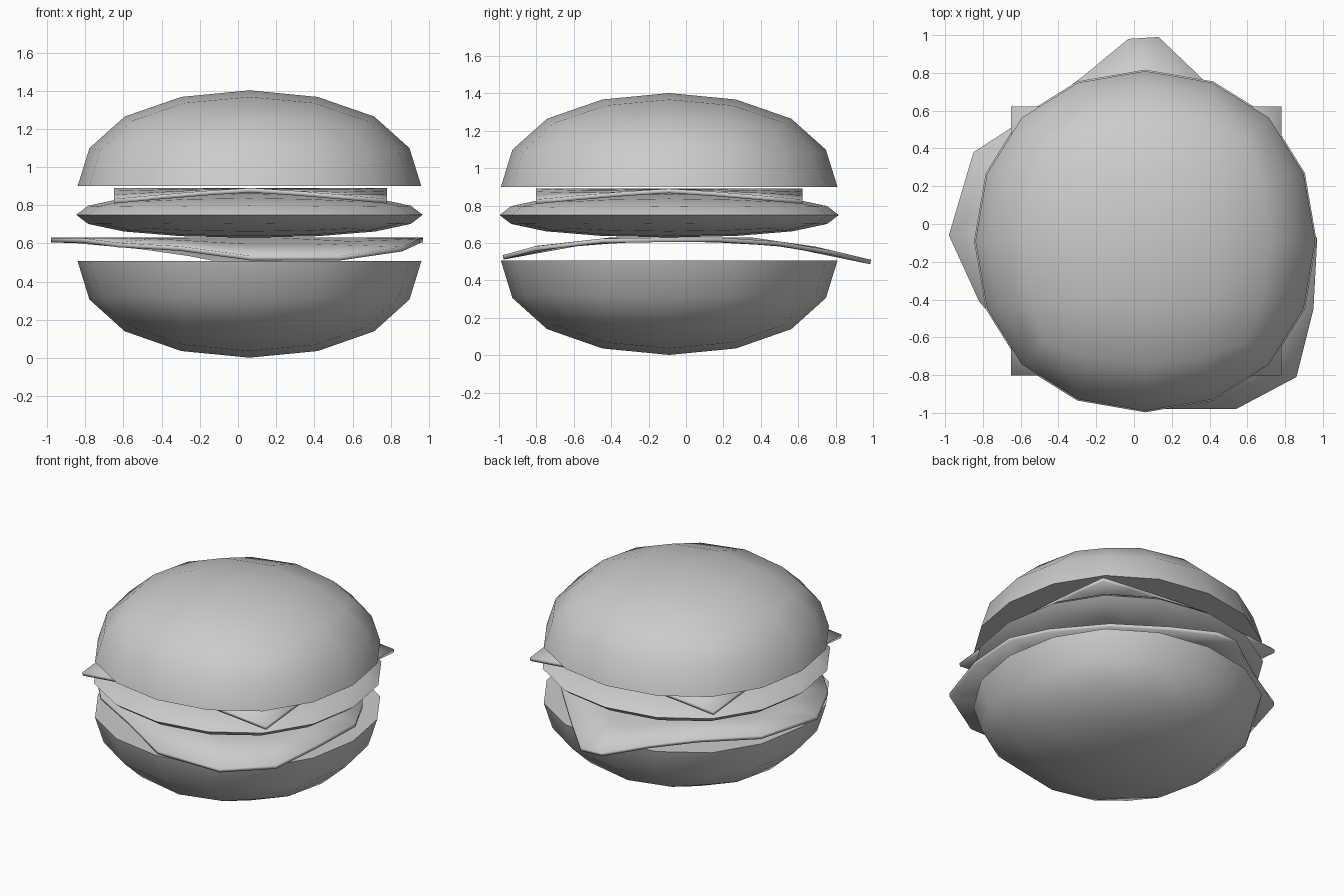
import bpy, bmesh, math
from mathutils import Vector

if "Cube" in bpy.data.objects:
    bpy.data.objects.remove(bpy.data.objects["Cube"])

CX, CY = 0.06, -0.09


def add_object(name, bm, angle=50):
    me = bpy.data.meshes.new(name)
    bm.to_mesh(me)
    bm.free()
    me.shade_smooth()
    me.set_sharp_from_angle(angle=math.radians(angle))
    ob = bpy.data.objects.new(name, me)
    bpy.context.scene.collection.objects.link(ob)
    return ob


def round_cube():
    """Subdivided cube, normalised to unit half-size."""
    me = bpy.data.meshes.new("round_cube")
    bm = bmesh.new()
    bmesh.ops.create_cube(bm, size=2)
    bm.to_mesh(me)
    bm.free()
    ob = bpy.data.objects.new("round_cube", me)
    bpy.context.scene.collection.objects.link(ob)
    sub = ob.modifiers.new("sub", 'SUBSURF')
    sub.levels = sub.render_levels = 2
    dg = bpy.context.evaluated_depsgraph_get()
    bm = bmesh.new()
    bm.from_mesh(ob.evaluated_get(dg).to_mesh())
    bpy.data.objects.remove(ob)
    top = max(v.co.z for v in bm.verts)
    for v in bm.verts:
        v.co /= top
    return bm


def blob(name, radius, height, z, half=0, flip=False):
    """Squashed round cube; half = 1 keeps the top, -1 the bottom (capped)."""
    bm = round_cube()
    if half:
        bmesh.ops.delete(bm, geom=[v for v in bm.verts if v.co.z * half < -1e-3],
                         context='VERTS')
        bmesh.ops.holes_fill(bm, edges=[e for e in bm.edges if e.is_boundary], sides=0)
    for v in bm.verts:
        v.co = Vector((CX + v.co.x * radius, CY + v.co.y * radius, z + v.co.z * height))
    bmesh.ops.recalc_face_normals(bm, faces=bm.faces)
    if flip:
        bmesh.ops.reverse_faces(bm, faces=bm.faces)
    return add_object(name, bm)


def thicken(ob, thickness):
    mod = ob.modifiers.new("thickness", 'SOLIDIFY')
    mod.thickness = thickness
    mod.offset = -1


# buns and patty, each with an inward-facing outline shell
blob("top_bun", 0.873, 0.455, 0.918, 1)
blob("top_bun_outline", 0.90, 0.502, 0.90, 1, True)
blob("bottom_bun", 0.873, 0.455, 0.490, -1)
blob("bottom_bun_outline", 0.90, 0.505, 0.507, -1, True)
blob("patty", 0.877, 0.092, 0.75)
blob("patty_outline", 0.907, 0.12, 0.75, 0, True)

# cheese slice with drooping corners
bm = bmesh.new()
bmesh.ops.create_grid(bm, x_segments=6, y_segments=6, size=1)
for v in bm.verts:
    u, w = v.co.x, v.co.y
    v.co = Vector((0.065 + 0.715 * u, CY + 0.713 * w, 0.891 - 0.058 * abs(u * w) ** 1.2))
thicken(add_object("cheese", bm), 0.024)

# lettuce leaf drooping to the front and back
outline = [(0.97, -0.08), (0.85, 0.17), (0.62, 0.50), (0.35, 0.78), (0.13, 0.99),
           (-0.03, 0.98), (-0.26, 0.79), (-0.51, 0.60), (-0.85, 0.38), (-0.98, -0.06),
           (-0.82, -0.41), (-0.63, -0.63), (-0.30, -0.80), (0.06, -0.98), (0.54, -0.98),
           (0.86, -0.81), (0.95, -0.45)]
profile = [(-1.0, 0.53), (-0.8, 0.585), (-0.4, 0.63), (0.35, 0.63), (0.7, 0.58), (1.0, 0.508)]


def leaf_z(y):
    for (y0, z0), (y1, z1) in zip(profile, profile[1:]):
        if y <= y1:
            return z0 + (z1 - z0) * (y - y0) / (y1 - y0)
    return profile[-1][1]


bm = bmesh.new()
rings = []
for f in (0.4, 0.7, 1.0):
    rings.append([bm.verts.new((x * f, y * f, leaf_z(y * f))) for x, y in outline])
n = len(outline)
bm.faces.new(rings[0])
for a, b in zip(rings, rings[1:]):
    for i in range(n):
        j = (i + 1) % n
        bm.faces.new((a[i], b[i], b[j], a[j]))
bmesh.ops.recalc_face_normals(bm, faces=bm.faces)
if sum(f.normal.z for f in bm.faces) < 0:
    bmesh.ops.reverse_faces(bm, faces=bm.faces)
thicken(add_object("lettuce", bm), 0.024)
